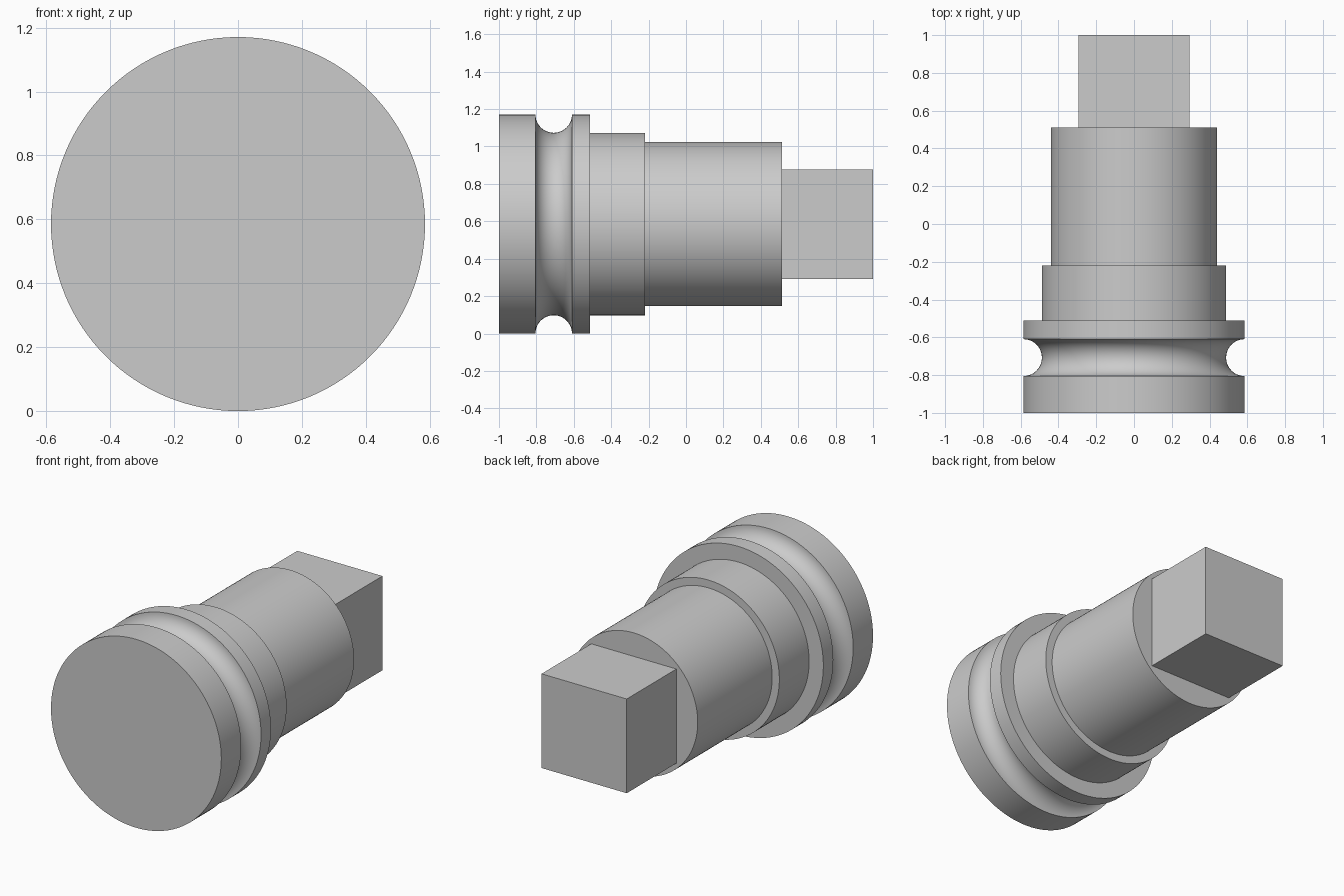
import bpy, bmesh
from math import pi, sin, cos, radians
from mathutils import Vector

cube = bpy.data.objects.get("Cube")
if cube:
    bpy.data.objects.remove(cube, do_unlink=True)

U = 2 / 41            # design module: the whole length is 41 modules
AXIS_Z = 12 * U       # height of the turning axis
STEPS = 128
GROOVE_STEPS = 24

steel = bpy.data.materials.new("steel_grey")
steel.use_nodes = True
colour = (0.6, 0.6, 0.6, 1)
steel.diffuse_color = colour
steel.node_tree.nodes["Principled BSDF"].inputs["Base Color"].default_value = colour


def finish(name, bm):
    bmesh.ops.recalc_face_normals(bm, faces=bm.faces[:])
    mesh = bpy.data.meshes.new(name)
    bm.to_mesh(mesh)
    bm.free()
    mesh.materials.append(steel)
    obj = bpy.data.objects.new(name, mesh)
    bpy.context.collection.objects.link(obj)
    return obj


def lathe(name, profile):
    """Turn (distance from front, radius) points, in modules, about the y axis."""
    bm = bmesh.new()
    verts = [bm.verts.new((r * U, d * U - 1, AXIS_Z)) for d, r in profile]
    edges = [bm.edges.new(pair) for pair in zip(verts, verts[1:])]
    bmesh.ops.spin(bm, geom=verts + edges, cent=(0, 0, AXIS_Z), axis=(0, 1, 0),
                   angle=2 * pi, steps=STEPS, use_duplicate=False)
    bmesh.ops.remove_doubles(bm, verts=bm.verts[:], dist=1e-5)
    obj = finish(name, bm)
    bpy.ops.object.select_all(action="DESELECT")
    obj.select_set(True)
    bpy.context.view_layer.objects.active = obj
    bpy.ops.object.shade_smooth_by_angle(angle=radians(30))
    return obj


# Turned body: flange with half-round groove, collar and barrel
groove = [(6 - 2 * cos(pi * i / GROOVE_STEPS), 12 - 2 * sin(pi * i / GROOVE_STEPS))
          for i in range(GROOVE_STEPS + 1)]
lathe("turned_body", [(0, 0), (0, 12)] + groove
      + [(10, 12), (10, 10), (16, 10), (16, 9), (31, 9), (31, 0)])

# Square drive end
bm = bmesh.new()
bmesh.ops.create_cube(bm, size=1)
bmesh.ops.scale(bm, vec=Vector((12, 10, 12)) * U, verts=bm.verts[:])
bmesh.ops.translate(bm, vec=(0, 1 - 5 * U, AXIS_Z), verts=bm.verts[:])
finish("square_drive", bm)
